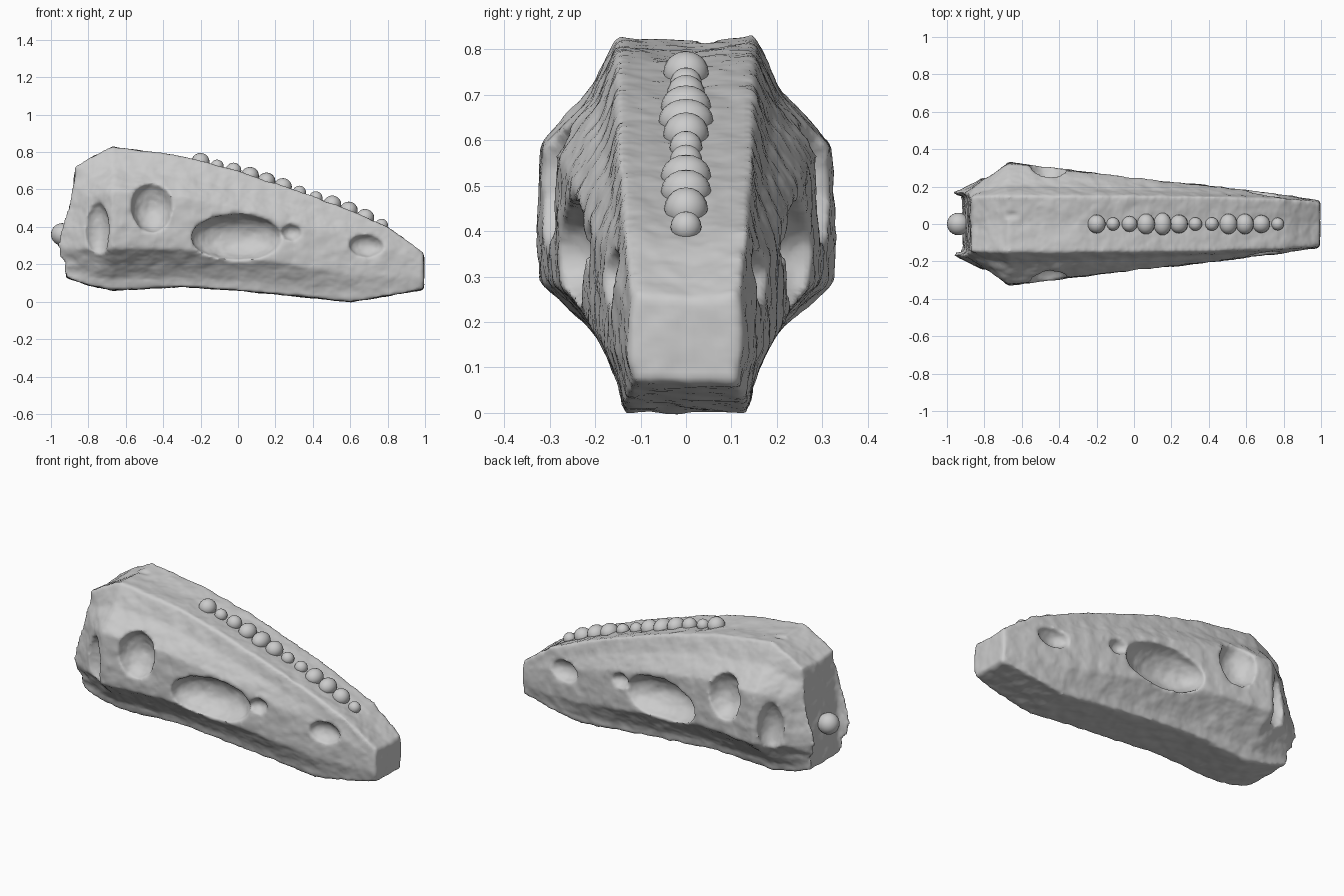
import bpy, bmesh
from mathutils import Matrix, Vector, noise

cube = bpy.data.objects.get("Cube")
if cube:
    bpy.data.objects.remove(cube, do_unlink=True)

bone = bpy.data.materials.new("pale_grey_bone")
bone.use_nodes = True
bone.diffuse_color = (0.6, 0.6, 0.6, 1)
bone.node_tree.nodes["Principled BSDF"].inputs["Base Color"].default_value = bone.diffuse_color


def add_object(name, bm):
    bmesh.ops.recalc_face_normals(bm, faces=bm.faces)
    mesh = bpy.data.meshes.new(name)
    bm.to_mesh(mesh)
    bm.free()
    mesh.materials.append(bone)
    mesh.shade_smooth()
    ob = bpy.data.objects.new(name, mesh)
    bpy.context.collection.objects.link(ob)
    return ob


def ellipsoid(bm, centre, radii, segments=32):
    bmesh.ops.create_uvsphere(
        bm, u_segments=segments, v_segments=segments // 2, radius=1,
        matrix=Matrix.Translation(centre) @ Matrix.Diagonal((*radii, 1)))


# Stations along the skull: x, underside z, top z, cheek half width, roof half width
stations = [
    (-0.87, 0.13, 0.72, 0.165, 0.145),
    (-0.79, 0.09, 0.77, 0.24, 0.15),
    (-0.67, 0.06, 0.83, 0.33, 0.15),
    (-0.30, 0.08, 0.78, 0.285, 0.15),
    (0.00, 0.06, 0.70, 0.25, 0.15),
    (0.40, 0.02, 0.565, 0.205, 0.145),
    (0.60, 0.00, 0.49, 0.18, 0.14),
    (0.80, 0.03, 0.40, 0.155, 0.135),
    (0.995, 0.065, 0.26, 0.125, 0.115),
]
# Section profile: height fraction, blend from roof width to cheek width, rear slant
profile = [(0, -0.06, -0.05), (0.08, 0.05, -0.07), (0.18, 0.42, -0.085),
           (0.29, 0.97, -0.1), (0.4, 1, -0.09), (0.69, 0.97, -0.03),
           (0.85, 0.33, -0.015), (1, 0, 0)]

# Skull body lofted through the stations
bm = bmesh.new()
rings = []
for i, (x, low, high, cheek, roof) in enumerate(stations):
    slant = (1, 0.35)[i] if i < 2 else 0
    half = [Vector((x + s * slant, roof + (cheek - roof) * b, low + (high - low) * f))
            for f, b, s in profile]
    roof_mid = Vector((x, 0, high - 0.012))
    ring = half + [roof_mid] + [Vector((p.x, -p.y, p.z)) for p in reversed(half)]
    rings.append([bm.verts.new(p) for p in ring])
count = len(rings[0])
for a, b in zip(rings, rings[1:]):
    for j in range(count):
        k = (j + 1) % count
        bm.faces.new((a[j], a[k], b[k], b[j]))
bm.faces.new(rings[0])
bm.faces.new(rings[-1])
bmesh.ops.triangulate(bm, faces=bm.faces)
skull = add_object("skull", bm)

# Openings on both sides: x, depth centre y, z, radii
openings = {
    "eye_socket": ((-0.46, 0.31, 0.51), (0.11, 0.11, 0.14)),
    "cheek_opening": ((0.0, 0.26, 0.345), (0.25, 0.14, 0.125)),
    "small_opening": ((0.285, 0.225, 0.37), (0.06, 0.05, 0.045)),
    "nostril": ((0.69, 0.17, 0.30), (0.095, 0.06, 0.06)),
    "rear_opening": ((-0.755, 0.28, 0.385), (0.07, 0.07, 0.15)),
}
cutters = []
for name, (c, r) in openings.items():
    for side, label in ((1, "left_"), (-1, "right_")):
        bm = bmesh.new()
        ellipsoid(bm, (c[0], c[1] * side, c[2]), r)
        cutters.append(add_object(label + name + "_cutter", bm))
bm = bmesh.new()
ellipsoid(bm, (-0.65, 0.045, 0.84), (0.07, 0.03, 0.035))
cutters.append(add_object("roof_dimple_cutter", bm))
for cutter in cutters:
    cutter.hide_render = True
    cutter.hide_set(True)
    mod = skull.modifiers.new("opening", "BOOLEAN")
    mod.operation, mod.solver, mod.object = "DIFFERENCE", "EXACT", cutter

# Weathered surface: even remesh, light smoothing, then fine noise
remesh = skull.modifiers.new("remesh", "REMESH")
remesh.mode, remesh.voxel_size, remesh.use_smooth_shade = "VOXEL", 0.012, True
smooth = skull.modifiers.new("smooth", "SMOOTH")
smooth.factor, smooth.iterations = 0.5, 3
graph = bpy.context.evaluated_depsgraph_get()
worn = bpy.data.meshes.new_from_object(skull.evaluated_get(graph))
skull.modifiers.clear()
skull.data = worn
normals = [v.normal.copy() for v in worn.vertices]
for v, n in zip(worn.vertices, normals):
    v.co += n * (0.005 * noise.noise(v.co * 16) + 0.002 * noise.noise(v.co * 45))
worn.materials.clear()
worn.materials.append(bone)
worn.shade_smooth()
for cutter in cutters:
    bpy.data.objects.remove(cutter, do_unlink=True)


def roof_height(x):
    for a, b in zip(stations, stations[1:]):
        if a[0] <= x <= b[0]:
            return a[2] + (b[2] - a[2]) * (x - a[0]) / (b[0] - a[0])


# Row of knobs along the snout ridge
knob_radii = (0.05, 0.035, 0.042, 0.055, 0.06, 0.05, 0.036, 0.036, 0.055, 0.055, 0.048, 0.034)
bm = bmesh.new()
for i, r in enumerate(knob_radii):
    x = -0.2 + i * 0.088
    ellipsoid(bm, (x, 0, roof_height(x) - 0.005), (min(r, 0.048), r, min(r, 0.047)), 20)
add_object("ridge_knobs", bm)

# Rounded joint at the back of the skull
bm = bmesh.new()
ellipsoid(bm, (-0.94, 0, 0.36), (0.06, 0.06, 0.06), 24)
add_object("neck_joint", bm)
